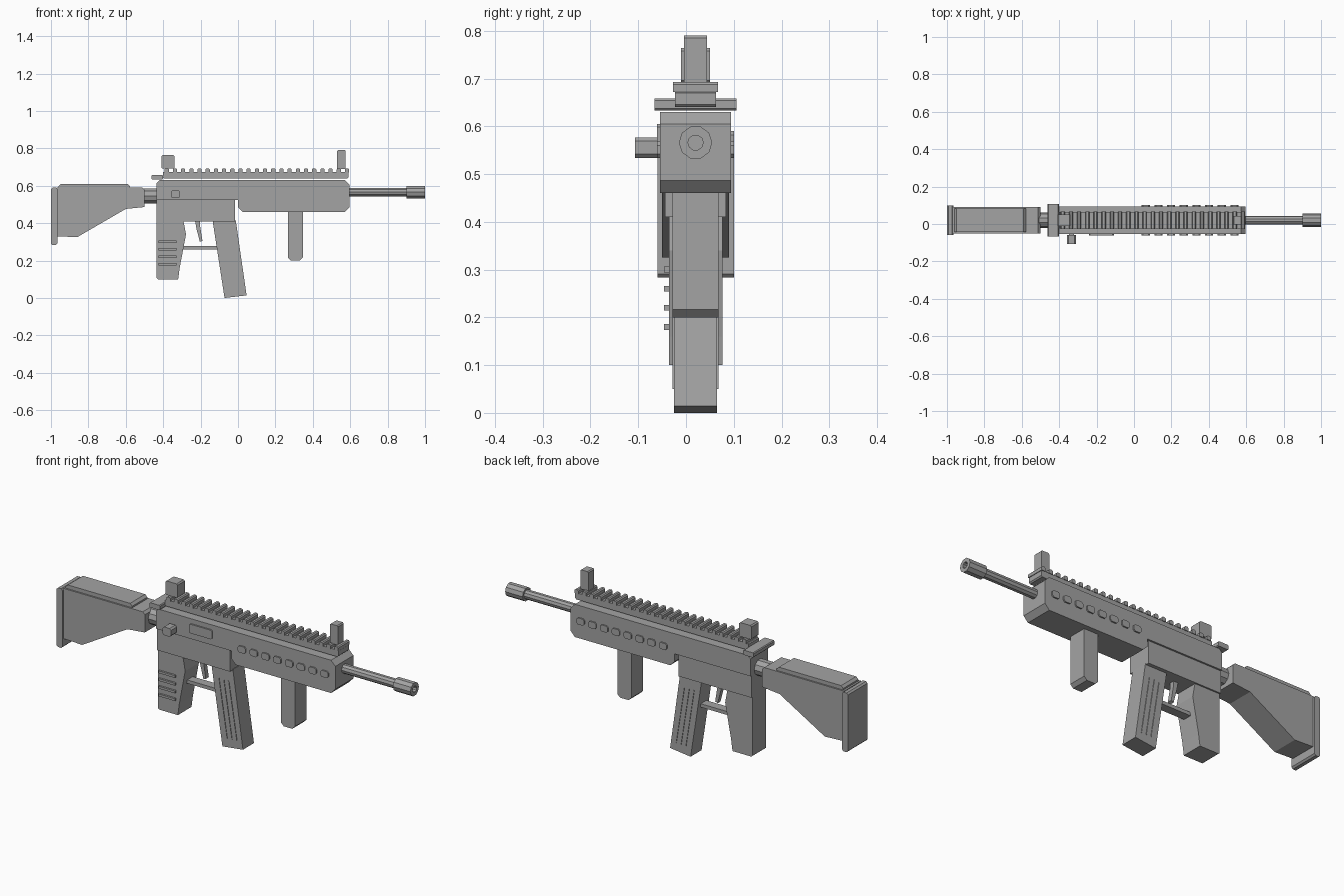
import bpy, bmesh
from math import cos, sin, pi

if "Cube" in bpy.data.objects:
    bpy.data.objects.remove(bpy.data.objects["Cube"])

CY = 0.02      # centre plane of the body
BORE_Z = 0.566

dark = bpy.data.materials.new("dark_grey")
dark.diffuse_color = (0.37, 0.37, 0.37, 1)
dark.use_nodes = True
dark.node_tree.nodes["Principled BSDF"].inputs["Base Color"].default_value = dark.diffuse_color


def prism(name, profile, y0, y1):
    """Extrude an (x, z) profile from y0 to y1."""
    add(name, [(profile, y0, y1)])


def add(name, prisms):
    """One object made from several (profile, y0, y1) prisms."""
    bm = bmesh.new()
    for profile, y0, y1 in prisms:
        face = bm.faces.new([bm.verts.new((x, y0, z)) for x, z in profile])
        ext = bmesh.ops.extrude_face_region(bm, geom=[face])
        verts = [v for v in ext["geom"] if isinstance(v, bmesh.types.BMVert)]
        bmesh.ops.translate(bm, verts=verts, vec=(0, y1 - y0, 0))
    finish(name, bm)


def finish(name, bm):
    bmesh.ops.recalc_face_normals(bm, faces=bm.faces[:])
    mesh = bpy.data.meshes.new(name)
    bm.to_mesh(mesh)
    bm.free()
    mesh.materials.append(dark)
    bpy.context.collection.objects.link(bpy.data.objects.new(name, mesh))


def cut_rect(x0, x1, z0, z1, b=0.0, t=0.0):
    """Rectangle with bottom corners cut by b and top corners by t."""
    pts = [(x0 + b, z0), (x1 - b, z0), (x1, z0 + b), (x1, z1 - t),
           (x1 - t, z1), (x0 + t, z1), (x0, z1 - t), (x0, z0 + b)]
    return [p for i, p in enumerate(pts) if p != pts[i - 1]]


def lathe(name, rings, z, sides=10):
    """Revolve (x, radius) rings about the x axis and cap both ends."""
    bm = bmesh.new()
    loops = [[bm.verts.new((x, CY + r * cos(2 * pi * k / sides),
                            z + r * sin(2 * pi * k / sides)))
              for k in range(sides)] for x, r in rings]
    for a, b in zip(loops, loops[1:]):
        for k in range(sides):
            n = (k + 1) % sides
            bm.faces.new((a[k], a[n], b[n], b[k]))
    bm.faces.new(loops[0])
    bm.faces.new(loops[-1])
    finish(name, bm)


def sym(h):
    return CY - h, CY + h


# Receiver
prism("upper_receiver", [(-0.435, 0.525), (0.0, 0.525), (0.0, 0.63), (-0.42, 0.63),
                         (-0.435, 0.615)], *sym(0.073))
prism("lower_receiver", [(-0.435, 0.41), (-0.015, 0.41), (-0.015, 0.53), (-0.435, 0.53)],
      *sym(0.064))
prism("ejection_port", cut_rect(-0.24, -0.108, 0.558, 0.605, 0.006, 0.006), -0.061, -0.05)
prism("bolt_knob", cut_rect(-0.358, -0.31, 0.534, 0.577, 0.008, 0.008), -0.107, -0.06)
prism("bolt_stem", cut_rect(-0.347, -0.321, 0.545, 0.568), -0.065, -0.045)
prism("charging_handle", cut_rect(-0.462, -0.402, 0.633, 0.658, 0.004, 0.004), *sym(0.086))

# Handguard with raised pads on both sides
prism("handguard", [(0.0, 0.485), (0.025, 0.46), (0.572, 0.46), (0.597, 0.487),
                    (0.597, 0.605), (0.572, 0.63), (0.0, 0.63)], *sym(0.074))
pads = []
for i in range(8):
    c = 0.063 + i * 0.0677
    outline = cut_rect(c - 0.022, c + 0.022, 0.534, 0.568, 0.008, 0.008)
    pads += [(outline, CY - 0.081, CY - 0.07), (outline, CY + 0.07, CY + 0.081)]
add("handguard_pads", pads)
prism("front_grip", cut_rect(0.266, 0.347, 0.2, 0.465, 0.016), *sym(0.048))

# Top rail and its teeth
prism("rail_base", cut_rect(-0.402, 0.592, 0.64, 0.674, 0.006, 0.004), *sym(0.043))
add("rail_teeth", [(cut_rect(-0.392 + i * 0.0438, -0.37 + i * 0.0438, 0.672, 0.693, 0, 0.005),
                    *sym(0.047)) for i in range(23)])

# Sights
prism("rear_sight", cut_rect(-0.41, -0.34, 0.692, 0.764, 0.004, 0.006), *sym(0.03))
prism("front_sight", cut_rect(0.53, 0.576, 0.69, 0.79, 0, 0.005), *sym(0.024))

# Barrel and hollow muzzle
lathe("barrel", [(0.58, 0.024), (0.91, 0.024)], BORE_Z)
lathe("muzzle", [(0.9, 0.035), (1.0, 0.035), (1.0, 0.016), (0.94, 0.016)], BORE_Z)

# Stock
lathe("buffer_tube", [(-0.58, 0.042), (-0.43, 0.042)], 0.546)
prism("stock", [(-0.97, 0.33), (-0.86, 0.325), (-0.6, 0.476), (-0.5, 0.486),
                (-0.5, 0.578), (-0.512, 0.59), (-0.97, 0.59)], *sym(0.07))
prism("cheek_rest", cut_rect(-0.96, -0.578, 0.588, 0.61, 0, 0.012), *sym(0.062))
prism("butt_plate", cut_rect(-1.0, -0.966, 0.283, 0.59, 0.008, 0.008), *sym(0.08))

# Rear grip with ridges on the front side
prism("rear_grip", [(-0.435, 0.415), (-0.435, 0.106), (-0.428, 0.1), (-0.32, 0.1),
                    (-0.312, 0.16), (-0.278, 0.34), (-0.292, 0.415)], *sym(0.056))
add("grip_ridges", [(cut_rect(-0.425, -0.33, z - 0.006, z + 0.006), -0.046, -0.03)
                    for z in (0.18, 0.22, 0.26, 0.3)])

# Trigger and guard
prism("trigger", [(-0.23, 0.415), (-0.222, 0.37), (-0.204, 0.3), (-0.19, 0.306),
                  (-0.202, 0.38), (-0.204, 0.415)], *sym(0.012))
prism("trigger_guard", cut_rect(-0.31, -0.1, 0.26, 0.278), *sym(0.023))

# Slanted magazine with thin ribs on both sides
prism("magazine", [(-0.136, 0.415), (-0.072, 0.0), (0.046, 0.014), (-0.012, 0.415)], *sym(0.045))
ribs = []
for x in (-0.092, -0.064, -0.036):
    line = [(x - 0.002, 0.35), (x + 0.045, 0.05), (x + 0.049, 0.05), (x + 0.002, 0.35)]
    ribs += [(line, CY - 0.048, CY - 0.04), (line, CY + 0.04, CY + 0.048)]
add("magazine_ribs", ribs)
